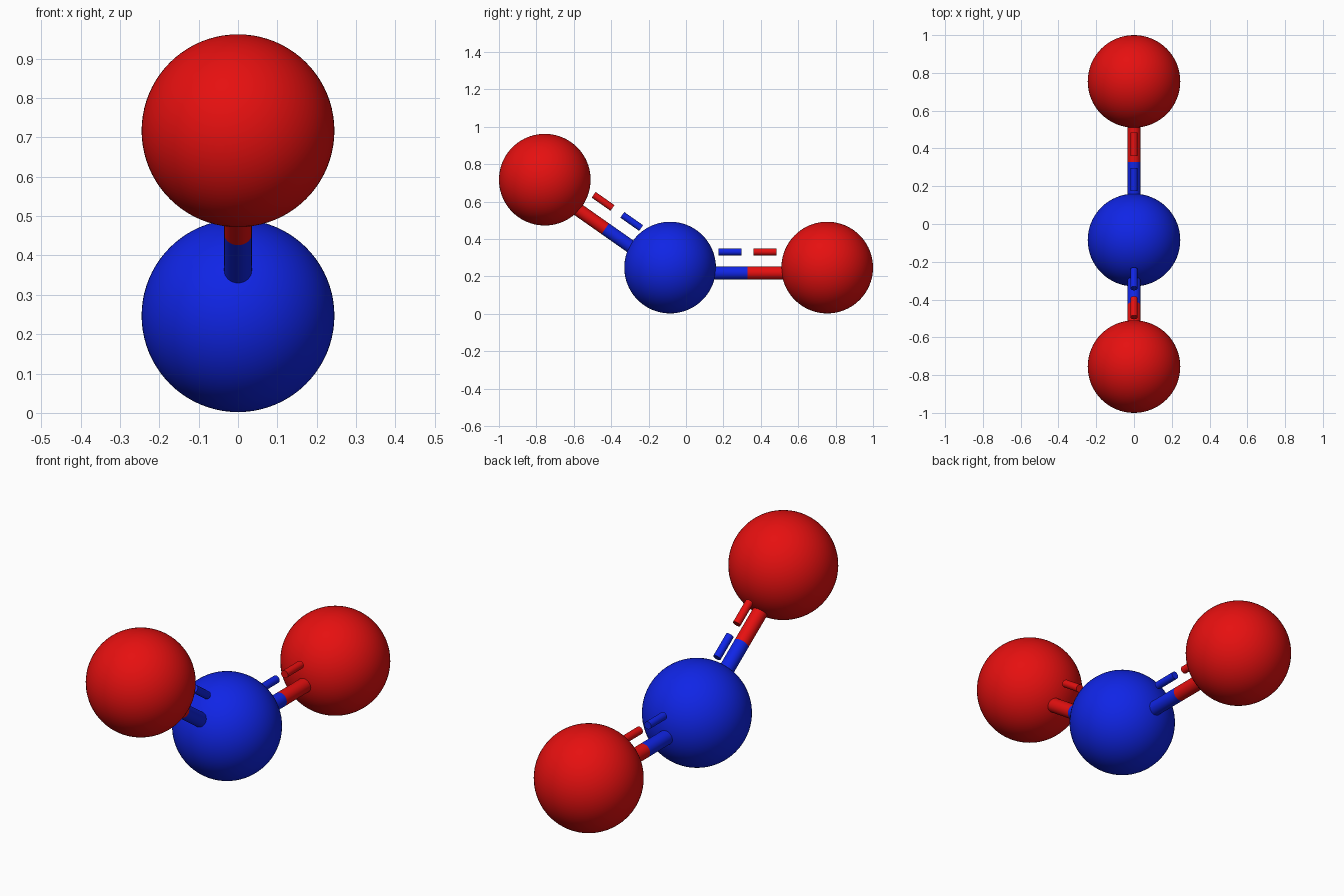
import bpy, bmesh
from mathutils import Vector

if "Cube" in bpy.data.objects:
    bpy.data.objects.remove(bpy.data.objects["Cube"])


def material(name, rgb):
    m = bpy.data.materials.new(name)
    m.diffuse_color = (*rgb, 1.0)
    m.use_nodes = True
    m.node_tree.nodes["Principled BSDF"].inputs["Base Color"].default_value = m.diffuse_color
    return m


RED = material("red", (0.79, 0.005, 0.005))
BLUE = material("blue", (0.005, 0.018, 0.79))

RADIUS = 0.245
CENTRE = Vector((0, -0.085, 0.247))
LOW_END = Vector((0, 0.755, 0.247))
HIGH_END = Vector((0, -0.755, 0.717))


def finish(name, bm, mat):
    me = bpy.data.meshes.new(name)
    bm.to_mesh(me)
    bm.free()
    me.materials.append(mat)
    ob = bpy.data.objects.new(name, me)
    bpy.context.collection.objects.link(ob)
    bpy.ops.object.select_all(action='DESELECT')
    bpy.context.view_layer.objects.active = ob
    ob.select_set(True)
    bpy.ops.object.shade_smooth_by_angle()
    return ob


def ball(name, centre, mat):
    bm = bmesh.new()
    bmesh.ops.create_uvsphere(bm, u_segments=64, v_segments=40, radius=RADIUS)
    bmesh.ops.translate(bm, verts=bm.verts, vec=centre)
    finish(name, bm, mat)


def rod(name, a, b, radius, mat):
    bm = bmesh.new()
    bmesh.ops.create_cone(bm, cap_ends=True, segments=32, radius1=radius,
                          radius2=radius, depth=(b - a).length)
    rot = (b - a).to_track_quat('Z', 'Y').to_matrix()
    bmesh.ops.rotate(bm, verts=bm.verts, cent=(0, 0, 0), matrix=rot)
    bmesh.ops.translate(bm, verts=bm.verts, vec=(a + b) / 2)
    finish(name, bm, mat)


# Atoms
ball("centre_atom", CENTRE, BLUE)
ball("low_end_atom", LOW_END, RED)
ball("high_end_atom", HIGH_END, RED)

# Bonds: a two-tone solid rod with a thinner dashed rod above it
for label, end in (("low", LOW_END), ("high", HIGH_END)):
    along = (end - CENTRE).normalized()
    up = Vector((0, -along.z, along.y))
    if up.z < 0:
        up = -up
    mid = (CENTRE + end) / 2 - along * 0.006
    solid = mid - up * 0.029
    dash = mid + up * 0.084
    for side, mat, tone in ((-1, BLUE, "blue"), (1, RED, "red")):
        d = along * side
        rod(f"{label}_solid_bond_{tone}", solid, solid + d * 0.25, 0.035, mat)
        rod(f"{label}_dashed_bond_{tone}", dash + d * 0.032, dash + d * 0.155, 0.0185, mat)
